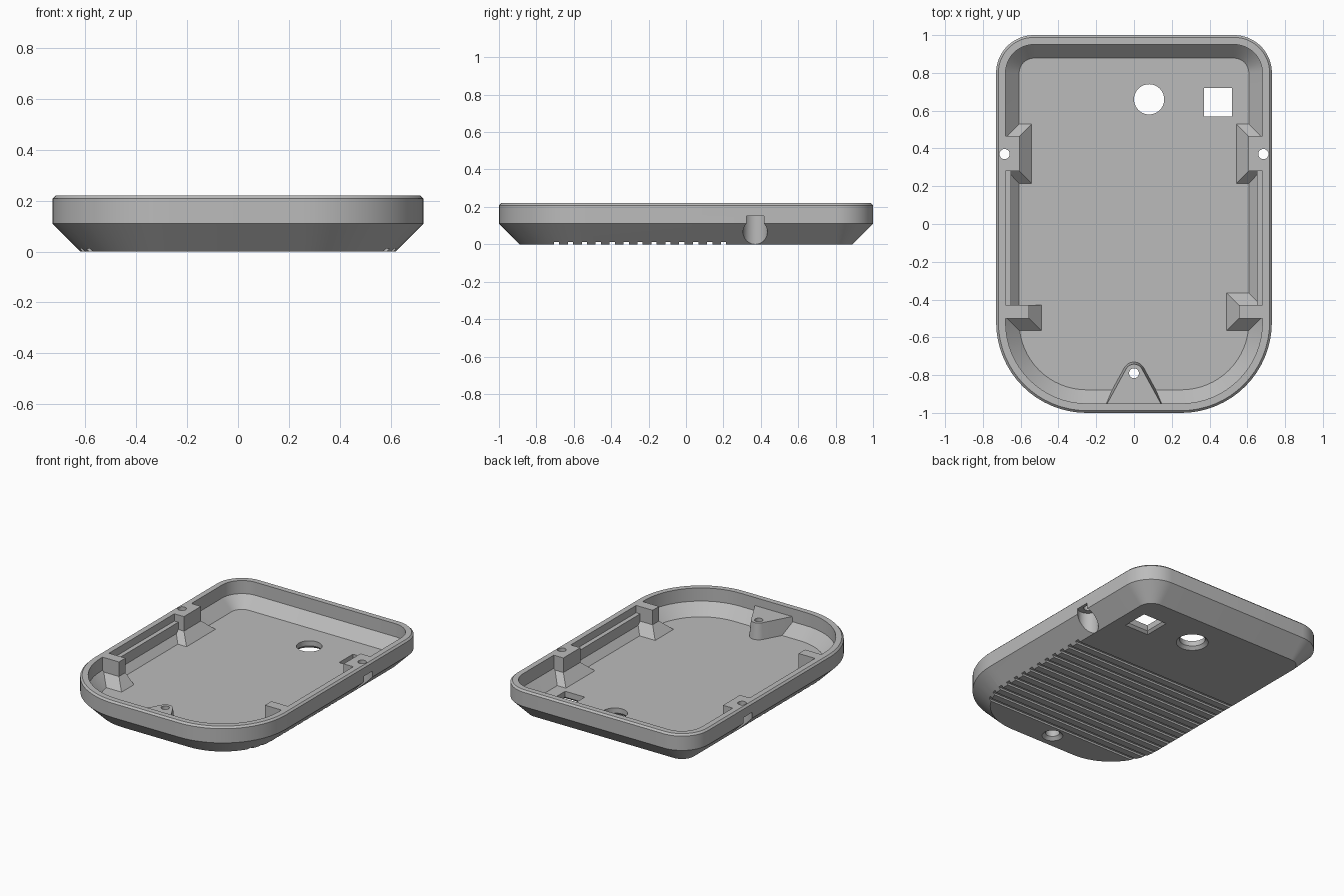
import bpy, bmesh, math

cube = bpy.data.objects.get("Cube")
if cube:
    bpy.data.objects.remove(cube, do_unlink=True)

grey = bpy.data.materials.new("plain grey")
grey.use_nodes = True
colour = (0.5, 0.5, 0.5, 1)
grey.diffuse_color = colour
grey.node_tree.nodes["Principled BSDF"].inputs["Base Color"].default_value = colour


def loft(name, rings):
    """Closed solid through rings of equal point count."""
    bm = bmesh.new()
    loops = [[bm.verts.new(p) for p in ring] for ring in rings]
    n = len(loops[0])
    for low, high in zip(loops, loops[1:]):
        for i in range(n):
            j = (i + 1) % n
            bm.faces.new((low[i], low[j], high[j], high[i]))
    bm.faces.new(loops[0][::-1])
    bm.faces.new(loops[-1])
    bmesh.ops.recalc_face_normals(bm, faces=bm.faces)
    mesh = bpy.data.meshes.new(name)
    bm.to_mesh(mesh)
    bm.free()
    mesh.materials.append(grey)
    obj = bpy.data.objects.new(name, mesh)
    bpy.context.collection.objects.link(obj)
    return obj


def rect(x0, x1, y0, y1, z):
    return [(x0, y0, z), (x1, y0, z), (x1, y1, z), (x0, y1, z)]


def box(name, x0, x1, y0, y1, z0, z1):
    return loft(name, [rect(x0, x1, y0, y1, z0), rect(x0, x1, y0, y1, z1)])


def circle(x, y, r, z, n=40):
    return [(x + r * math.cos(math.tau * i / n), y + r * math.sin(math.tau * i / n), z)
            for i in range(n)]


def outline(inset, z):
    """Rounded plan: tight corners at the back, wide ones at the front."""
    pts = []
    for sx, sy, r, start in ((1, 1, .2, 0), (-1, 1, .2, 90), (-1, -1, .48, 180), (1, -1, .48, 270)):
        for i in range(17):
            a = math.radians(start + 90 * i / 16)
            pts.append((sx * (.73 - r) + (r - inset) * math.cos(a),
                        sy * (1 - r) + (r - inset) * math.sin(a), z))
    return pts


# Tray with sloping underside and hollow inside
tray = loft("tray_shell", [outline(d, z) for d, z in (
    (.11, 0), (0, .11), (0, .208), (.012, .22), (.05, .22), (.05, .13), (.122, .055))])


def combine(tool, operation):
    tool.hide_render = True
    mod = tray.modifiers.new(tool.name, "BOOLEAN")
    mod.operation = operation
    mod.solver = "EXACT"
    mod.object = tool
    bpy.context.view_layer.objects.active = tray
    bpy.ops.object.modifier_apply(modifier=mod.name)
    bpy.data.objects.remove(tool, do_unlink=True)


def add(tool):
    combine(tool, "UNION")


def cut(tool):
    combine(tool, "DIFFERENCE")


def span(side, inner, outer):
    return sorted((side * inner, side * outer))


# Wall posts with flared feet, and the rails between them
for side in (-1, 1):
    back_flare = .08 if side > 0 else 0
    for x, y0, y1, flare in ((.607, .28, .465, .08), (.555, -.5, -.43, back_flare)):
        foot = [rect(*span(side, x - .08, .64), y0 - .08, y1 + flare, .04),
                rect(*span(side, x, .69), y0, y1, .12)]
        add(loft("post_foot", foot))
        add(box("post", *span(side, x, .705), y0, y1, .1, .22))
    add(box("side_rail", *span(side, .65, .69), -.45, .3, .085, .17))


# Triangular screw boss at the front
def boss_ring(r, half, back, z):
    arc = [math.radians(28 + 124 * i / 12) for i in range(13)]
    return ([(half, back, z)] + [(r * math.cos(a), r * math.sin(a) - .79, z) for a in arc]
            + [(-half, back, z)])


add(loft("front_boss", [boss_ring(.06, .14, -.92, .045), boss_ring(.048, .15, -.965, .165)]))

# Screw holes and their wide bores
for side in (-1, 1):
    x = side * .685
    cut(loft("side_bore", [circle(x, .37, .065, -.05), circle(x, .37, .065, .15)]))
    cut(loft("side_screw_hole", [circle(x, .37, .027, .1), circle(x, .37, .027, .3)]))
cut(loft("front_bore", [circle(0, -.79, r, z) for r, z in ((.065, -.01), (.065, 0), (.044, .02), (.044, .11))]))
cut(loft("front_screw_hole", [circle(0, -.79, .026, .08), circle(0, -.79, .026, .3)]))

# Round and square windows, widened underneath
cut(loft("round_window", [circle(.08, .66, r, z) for r, z in ((.1, -.01), (.1, 0), (.08, .02), (.08, .1))]))
cut(loft("square_window", [rect(.445 - h, .445 + h, .645 - h, .645 + h, z)
                           for h, z in ((.09, -.01), (.09, 0), (.075, .015), (.075, .1))]))

# Grip grooves across the underside
for i in range(13):
    y = -.692 + i * .0744
    cut(box("grip_groove", -.8, .8, y - .014, y + .014, -.05, .013))

bpy.ops.object.select_all(action="DESELECT")
tray.select_set(True)
bpy.context.view_layer.objects.active = tray
bpy.ops.object.shade_smooth_by_angle(angle=math.radians(30))
